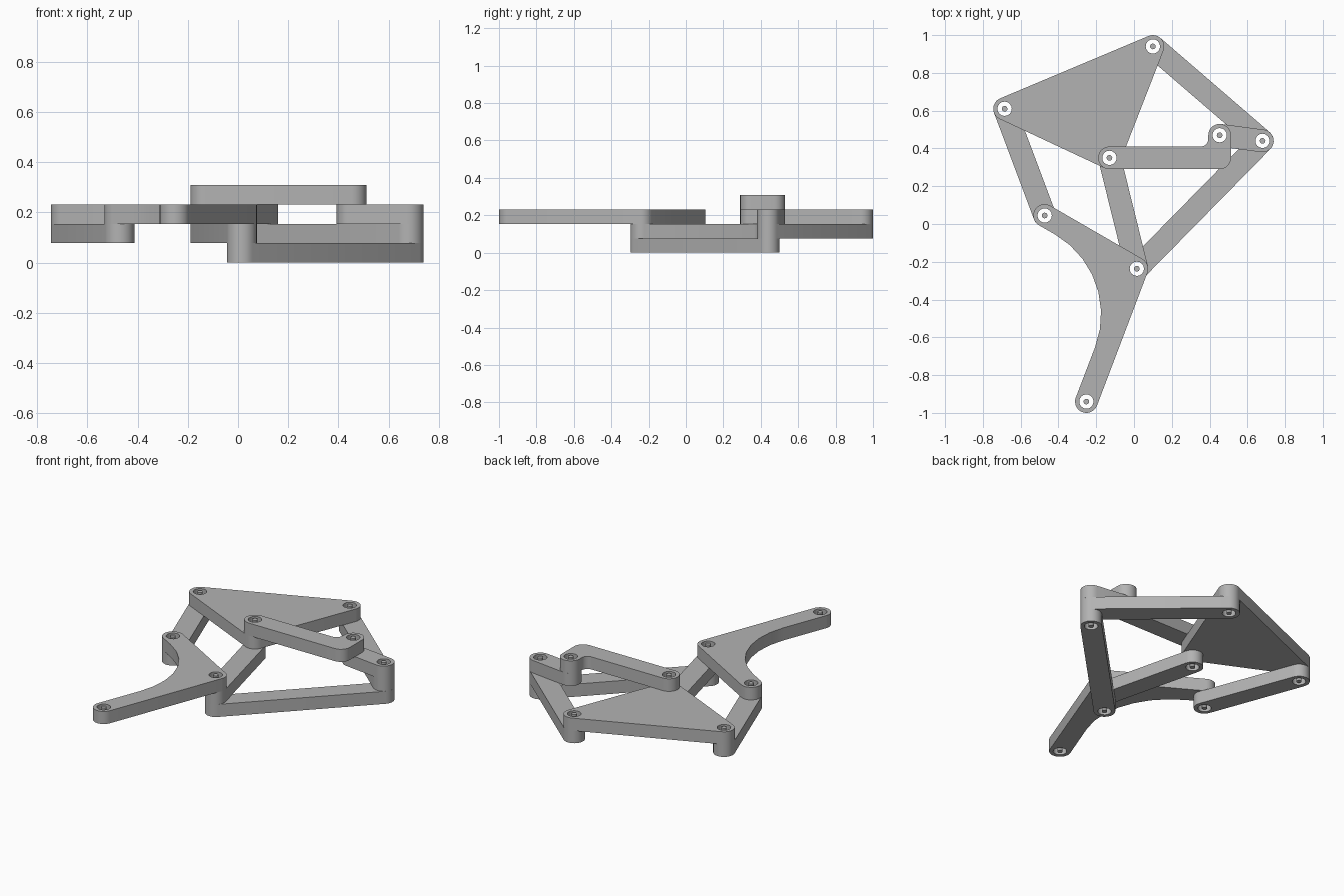
import bpy
import bmesh
from math import atan2, cos, sin, sqrt, ceil, pi, tau

if "Cube" in bpy.data.objects:
    bpy.data.objects.remove(bpy.data.objects["Cube"], do_unlink=True)

THICK = 0.077    # height of one layer
R = 0.06         # rounded end radius
HOLE = 0.038
PIN = 0.015

grey = bpy.data.materials.new("plain grey")
grey.use_nodes = True
COLOUR = (0.45, 0.45, 0.45, 1)
grey.diffuse_color = COLOUR
grey.node_tree.nodes["Principled BSDF"].inputs["Base Color"].default_value = COLOUR

# Pivot positions, with the lowest and highest layer each pin passes through
PIVOTS = {
    "plate_left": (-0.685, 0.61, 1, 3),
    "plate_back": (0.10, 0.94, 1, 3),
    "plate_front": (-0.13, 0.35, 1, 4),
    "crank_tip": (0.453, 0.47, 2, 4),
    "right_corner": (0.68, 0.44, 0, 3),
    "knee": (-0.473, 0.045, 1, 3),
    "ankle": (0.015, -0.237, 0, 3),
    "toe": (-0.252, -0.94, 2, 3),
}


def outline(circles):
    """Belt around circles taken anticlockwise; negative radius is a concave fillet."""
    n = len(circles)
    normals = []
    for i in range(n):
        (x1, y1, r1), (x2, y2, r2) = circles[i], circles[(i + 1) % n]
        dx, dy = x2 - x1, y2 - y1
        length = sqrt(dx * dx + dy * dy)
        k = (r1 - r2) / length
        s = sqrt(1 - k * k)
        normals.append(atan2((dy * k - dx * s) / length, (dx * k + dy * s) / length))
    points = []
    for i, (x, y, r) in enumerate(circles):
        start = normals[i - 1]
        sweep = (normals[i] - start) % tau
        if r < 0:
            sweep -= tau
        steps = max(2, ceil(abs(sweep) / (pi / 14)))
        for j in range(steps + 1):
            a = start + sweep * j / steps
            points.append((x + r * cos(a), y + r * sin(a)))
    return points


def finish(obj):
    obj.data.materials.clear()
    obj.data.materials.append(grey)
    bpy.ops.object.select_all(action="DESELECT")
    obj.select_set(True)
    bpy.context.view_layer.objects.active = obj
    bpy.ops.object.shade_smooth_by_angle()


def link(name, layer, stops):
    """Flat bar; a stop is a pivot name (drilled) or a plain circle."""
    circles, loops = [], []
    for stop in stops:
        if isinstance(stop, str):
            x, y = PIVOTS[stop][:2]
            circles.append((x, y, R))
            loops.append([(x + HOLE * cos(tau * k / 16), y + HOLE * sin(tau * k / 16))
                          for k in range(16)])
        else:
            circles.append(stop)
    loops.insert(0, outline(circles))

    curve = bpy.data.curves.new(name, "CURVE")
    curve.dimensions = "2D"
    curve.fill_mode = "BOTH"
    curve.extrude = THICK / 2
    for loop in loops:
        spline = curve.splines.new("POLY")
        spline.points.add(len(loop) - 1)
        for p, (x, y) in zip(spline.points, loop):
            p.co = (x, y, 0, 1)
        spline.use_cyclic_u = True
    helper = bpy.data.objects.new(name + "_profile", curve)
    bpy.context.collection.objects.link(helper)
    graph = bpy.context.evaluated_depsgraph_get()
    mesh = bpy.data.meshes.new_from_object(helper.evaluated_get(graph))
    bpy.data.objects.remove(helper, do_unlink=True)

    bm = bmesh.new()
    bm.from_mesh(mesh)
    bmesh.ops.remove_doubles(bm, verts=bm.verts, dist=0.0005)
    bmesh.ops.translate(bm, verts=bm.verts, vec=(0, 0, (layer + 0.5) * THICK))
    bmesh.ops.recalc_face_normals(bm, faces=bm.faces)
    bm.to_mesh(mesh)
    bm.free()
    obj = bpy.data.objects.new(name, mesh)
    bpy.context.collection.objects.link(obj)
    finish(obj)


# Bottom layer
link("lower_bar", 0, ["ankle", "right_corner"])

# Second layer
link("left_bar", 1, ["plate_left", "knee"])
link("middle_bar", 1, ["plate_front", "ankle"])
link("back_bar", 1, ["plate_back", "right_corner"])

# Third layer
link("triangle_plate", 2, ["plate_left", "plate_front", "plate_back"])
link("short_bar", 2, ["crank_tip", "right_corner"])
link("foot", 2, ["toe", "ankle", "knee", (-0.662, -0.478, -0.488)])

# Top layer: bent crank with a small inner fillet
link("crank", 3, ["plate_front", (0.453, 0.35, R), "crank_tip", (0.353, 0.45, -0.04)])

# Pins through the joints
for name, (x, y, low, high) in PIVOTS.items():
    bpy.ops.mesh.primitive_cylinder_add(
        vertices=16, radius=PIN, depth=(high - low) * THICK,
        location=(x, y, (low + high) / 2 * THICK))
    pin = bpy.context.object
    pin.name = name + "_pin"
    finish(pin)
